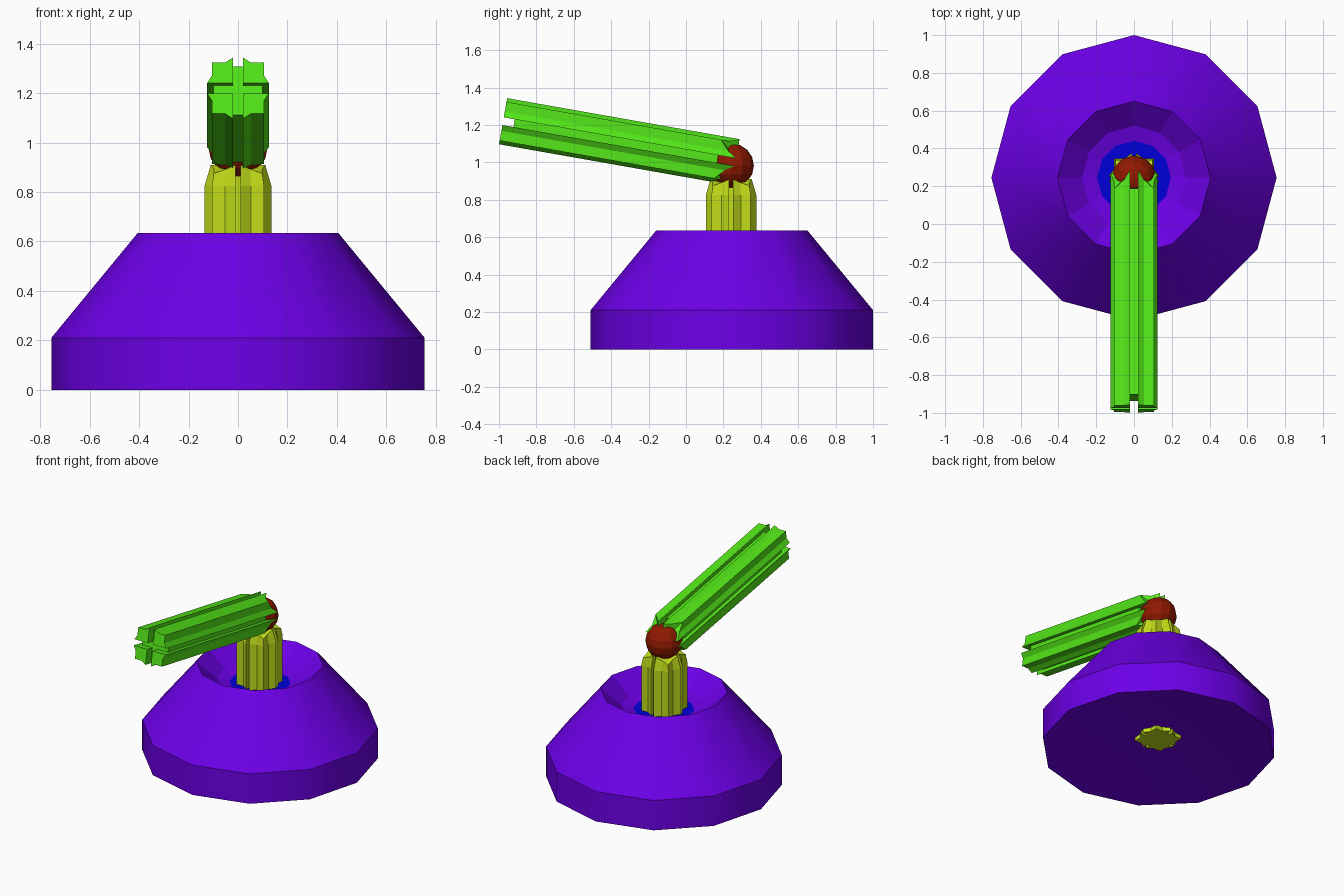
import bpy, bmesh, math
from mathutils import Matrix, Vector

if "Cube" in bpy.data.objects:
    bpy.data.objects.remove(bpy.data.objects["Cube"])

CY = 0.245                      # shared axis of base, post and ball
TILT = math.radians(10)


def material(name, rgb):
    m = bpy.data.materials.new(name)
    m.use_nodes = True
    m.diffuse_color = (*rgb, 1)
    m.node_tree.nodes["Principled BSDF"].inputs["Base Color"].default_value = (*rgb, 1)
    return m


purple = material("purple", (0.15, 0.0, 0.8))
blue = material("blue", (0.0, 0.0, 0.7))
yellow = material("olive yellow", (0.54, 0.73, 0.01))
brown = material("red brown", (0.28, 0.01, 0.0))
green = material("green", (0.09, 0.82, 0.01))


def finish(bm, name, matrix, *mats):
    bmesh.ops.recalc_face_normals(bm, faces=bm.faces)
    bm.transform(matrix)
    mesh = bpy.data.meshes.new(name)
    bm.to_mesh(mesh)
    bm.free()
    for m in mats:
        mesh.materials.append(m)
    obj = bpy.data.objects.new(name, mesh)
    bpy.context.collection.objects.link(obj)
    return obj


def bridge(bm, low, high):
    n = len(low)
    return [bm.faces.new((low[i], low[(i + 1) % n], high[(i + 1) % n], high[i]))
            for i in range(n)]


# Twelve-sided base with a crater on top and a shallow hollow underneath
def build_base():
    bm = bmesh.new()
    profile = [(0.755, 0), (0.755, 0.21), (0.405, 0.635), (0.275, 0.525), (0.195, 0.505)]
    rings = [[bm.verts.new((r * math.cos(a), r * math.sin(a), z))
              for a in (math.tau * i / 12 for i in range(12))] for r, z in profile]
    for k in range(len(rings) - 1):
        for f in bridge(bm, rings[k], rings[k + 1]):
            f.smooth = k < 2
    apex = bm.verts.new((0, 0, 0.105))
    for i in range(12):
        bm.faces.new((rings[0][i - 1], rings[0][i], apex)).smooth = True
    bm.faces.new(rings[-1]).material_index = 1
    # hard edges between the bands
    for e in bm.edges:
        if abs(e.verts[0].co.z - e.verts[1].co.z) < 1e-5:
            e.smooth = False
    finish(bm, "base", Matrix.Translation((0, CY, 0)), purple, blue)


# Slotted rod: four lobes around a core, made of stacked sections.
# Each section gives (ridge radius, corner radius, ridge height, corner height).
def build_rod(name, gap, sections, core, mat, matrix):
    bm = bmesh.new()
    for q in range(4):
        turn = Matrix.Rotation(math.pi / 2 * q, 3, 'Z')
        loops = []
        for ridge, corner, rz, cz in sections:
            points = [(gap, gap, rz), (ridge, gap, rz), (corner, corner / 2, (rz + cz) / 2),
                      (corner, corner, cz), (corner / 2, corner, (rz + cz) / 2),
                      (gap, ridge, rz)]
            loops.append([bm.verts.new(turn @ Vector(p)) for p in points])
        for low, high in zip(loops, loops[1:]):
            bridge(bm, low, high)
        for end in (loops[0], loops[-1]):
            centre, corner_vert = end[0], end[3]
            bm.faces.new((centre, end[1], end[2], corner_vert))
            bm.faces.new((centre, corner_vert, end[4], end[5]))
    half, z0, z1 = core
    bmesh.ops.create_cube(bm, size=1, matrix=Matrix.Translation((0, 0, (z0 + z1) / 2))
                          @ Matrix.Diagonal((2 * half, 2 * half, z1 - z0, 1)))
    return finish(bm, name, matrix, mat)


build_base()

# Upright post, tapered at the top around the ball
build_rod("post", 0.01,
          [(0.135, 0.105, 0.06, 0.06), (0.135, 0.105, 0.825, 0.825),
           (0.11, 0.098, 0.91, 0.875)],
          (0.095, 0.06, 0.865), yellow, Matrix.Translation((0, CY - 0.004, 0)))

# Ball joint
bm = bmesh.new()
bmesh.ops.create_uvsphere(bm, u_segments=12, v_segments=8, radius=0.12)
finish(bm, "ball_joint", Matrix.Translation((0, CY - 0.002, 0.982)), brown)

# Raised arm, corners cut back at the ball end and core recessed at the tip
arm_matrix = (Matrix.Translation((0, -0.978, 1.22))
              @ Matrix.Rotation(-math.pi / 2 - TILT, 4, 'X'))
build_rod("arm", 0.021,
          [(0.125, 0.105, 0, 0), (0.125, 0.105, 1.262, 1.165)],
          (0.1, 0.06, 1.165), green, arm_matrix)
